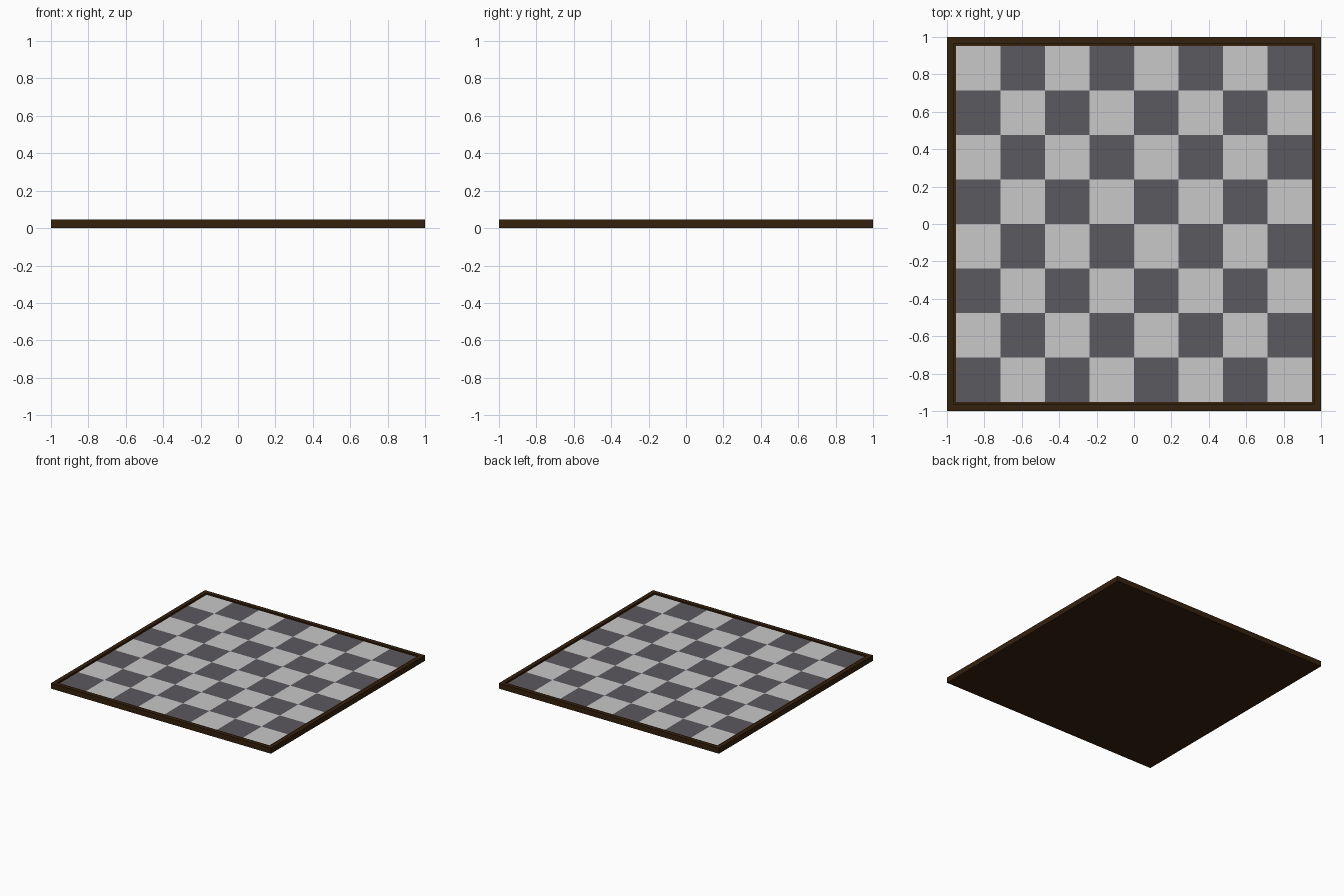
import bpy, bmesh

if "Cube" in bpy.data.objects:
    bpy.data.objects.remove(bpy.data.objects["Cube"])

H, W, TOP = 0.045, 0.048, 0.038   # frame height, frame width, tile level


def material(name, rgb):
    m = bpy.data.materials.new(name)
    m.diffuse_color = (*rgb, 1)
    m.use_nodes = True
    m.node_tree.nodes["Principled BSDF"].inputs["Base Color"].default_value = m.diffuse_color
    return m


brown = material("dark brown wood", (0.035, 0.015, 0.004))
light = material("light grey", (0.58, 0.58, 0.58))
dark = material("dark grey", (0.105, 0.1, 0.115))


def add_object(name, bm, mats):
    bmesh.ops.recalc_face_normals(bm, faces=bm.faces)
    me = bpy.data.meshes.new(name)
    bm.to_mesh(me)
    bm.free()
    for m in mats:
        me.materials.append(m)
    ob = bpy.data.objects.new(name, me)
    bpy.context.collection.objects.link(ob)
    return ob


# Frame: slab with raised rim around a shallow recess
bm = bmesh.new()
bmesh.ops.create_cube(bm, size=1)
for v in bm.verts:
    v.co = (v.co.x * 2, v.co.y * 2, (v.co.z + 0.5) * H)
top = max(bm.faces, key=lambda f: f.calc_center_median().z)
bmesh.ops.inset_region(bm, faces=[top], thickness=W)
recess = bmesh.ops.extrude_discrete_faces(bm, faces=[top])["faces"][0]
for v in recess.verts:
    v.co.z = TOP - 0.004
add_object("frame", bm, [brown])

# Chequered playing surface: thin grid plate, light square at the back left
bm = bmesh.new()
half = 1 - W
bmesh.ops.create_grid(bm, x_segments=8, y_segments=8, size=half)
for v in bm.verts:
    v.co.z = TOP
step = half / 4
for f in bm.faces:
    c = f.calc_center_median()
    f.material_index = (int((c.x + half) / step) + int((c.y + half) / step) + 1) % 2
add_object("squares", bm, [light, dark])
